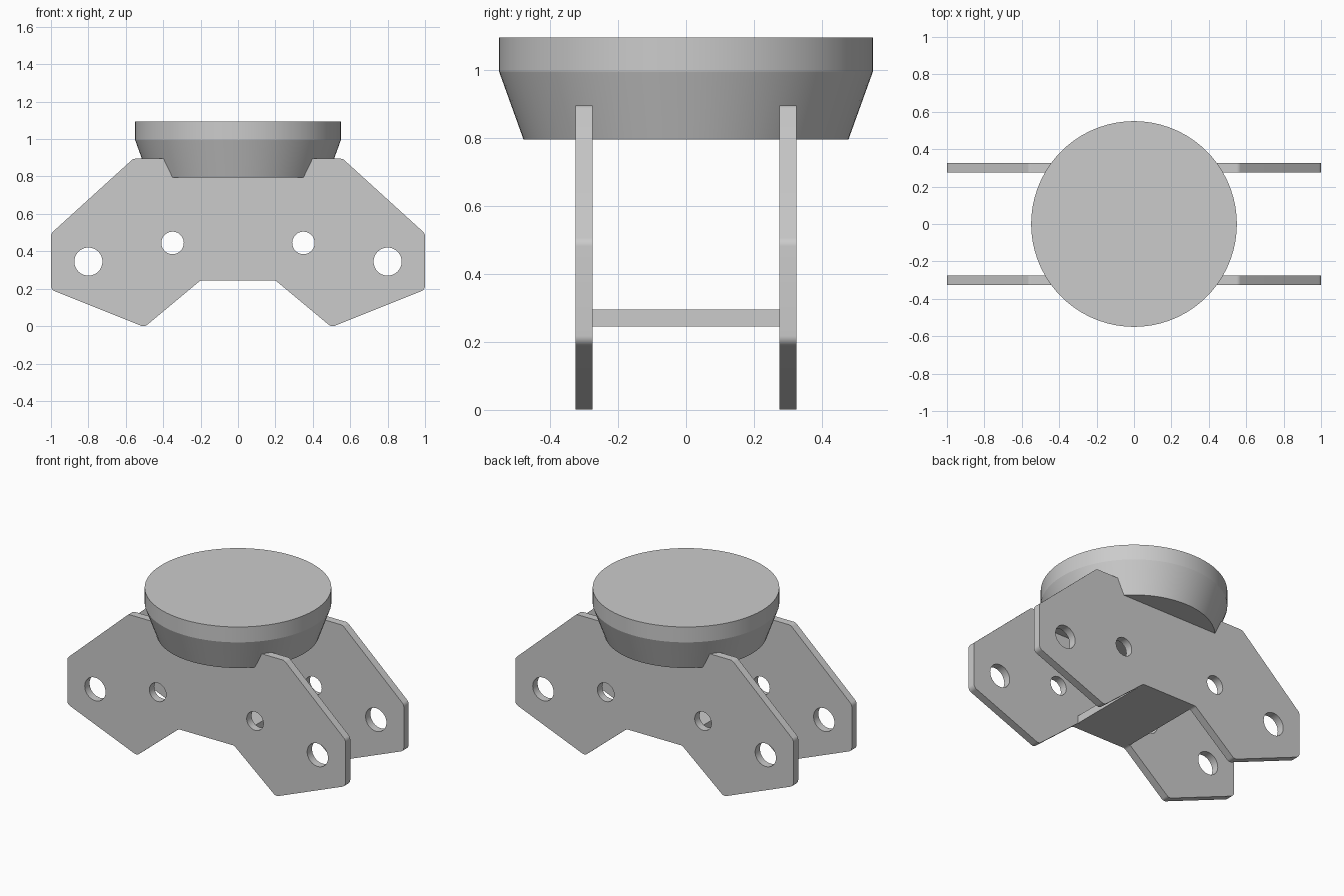
import bpy
import bmesh
from math import cos, sin, pi, tan
from mathutils import Matrix, Vector

if "Cube" in bpy.data.objects:
    bpy.data.objects.remove(bpy.data.objects["Cube"], do_unlink=True)

grey = bpy.data.materials.new("plain_grey")
grey.use_nodes = True
grey.diffuse_color = (0.6, 0.6, 0.6, 1)
grey.node_tree.nodes["Principled BSDF"].inputs["Base Color"].default_value = grey.diffuse_color


def finish(name, bm):
    """Turn a bmesh into a smooth-shaded object with crisp edges."""
    bmesh.ops.remove_doubles(bm, verts=bm.verts, dist=0.0005)
    bmesh.ops.recalc_face_normals(bm, faces=bm.faces)
    mesh = bpy.data.meshes.new(name)
    bm.to_mesh(mesh)
    bm.free()
    mesh.materials.append(grey)
    obj = bpy.data.objects.new(name, mesh)
    bpy.context.collection.objects.link(obj)
    bpy.ops.object.select_all(action="DESELECT")
    obj.select_set(True)
    bpy.context.view_layer.objects.active = obj
    bpy.ops.object.shade_smooth_by_angle(angle=pi / 12)


def rounded(corners, radius, steps=8):
    """Outline with an arc at every corner."""
    out = []
    for i, c in enumerate(corners):
        p = Vector(c)
        a = (Vector(corners[i - 1]) - p).normalized()
        b = (Vector(corners[(i + 1) % len(corners)]) - p).normalized()
        half_angle = a.angle(b) / 2
        centre = p + (a + b).normalized() * radius / sin(half_angle)
        start = p + a * radius / tan(half_angle) - centre
        end = p + b * radius / tan(half_angle) - centre
        for k in range(steps + 1):
            out.append(centre + start.lerp(end, k / steps).normalized() * radius)
    return out


def circle(x, z, r, n=48):
    return [(x + r * cos(2 * pi * k / n), z + r * sin(2 * pi * k / n)) for k in range(n)]


# Side plates: mirrored outline with four round holes
half = [(0.2, 0.245), (0.5, -0.005), (1, 0.195), (1, 0.495), (0.56, 0.895)]
outline = half + [(-x, z) for x, z in reversed(half)]
loops = [rounded(outline, 0.033)]
for side in (-1, 1):
    loops += [circle(side * 0.8, 0.345, 0.075), circle(side * 0.35, 0.445, 0.06)]

curve = bpy.data.curves.new("plate_outline", "CURVE")
curve.dimensions = "2D"
curve.fill_mode = "BOTH"
curve.extrude = 0.025
for loop in loops:
    spline = curve.splines.new("POLY")
    spline.points.add(len(loop) - 1)
    for point, co in zip(spline.points, loop):
        point.co = (co[0], co[1], 0, 1)
    spline.use_cyclic_u = True
helper = bpy.data.objects.new("plate_outline", curve)
bpy.context.collection.objects.link(helper)
bpy.context.view_layer.update()
flat = bpy.data.meshes.new_from_object(
    helper.evaluated_get(bpy.context.evaluated_depsgraph_get()))
bpy.data.objects.remove(helper, do_unlink=True)

for name, y in (("front_plate", -0.3), ("back_plate", 0.3)):
    bm = bmesh.new()
    bm.from_mesh(flat)
    bm.transform(Matrix.Translation((0, y, 0)) @ Matrix.Rotation(pi / 2, 4, "X"))
    finish(name, bm)

# Cross plate joining the two sides
bm = bmesh.new()
bmesh.ops.create_cube(bm, size=1, matrix=Matrix.Translation((0, 0, 0.27))
                      @ Matrix.Diagonal((0.4, 0.55, 0.05, 1)))
finish("cross_plate", bm)

# Round pad: tapered lower part below a straight rim
bm = bmesh.new()
rings = []
for r, z in ((0.478, 0.795), (0.55, 0.995), (0.55, 1.095)):
    rings.append([bm.verts.new((x, y, z)) for x, y in circle(0, 0, r, 72)])
for low, high in zip(rings, rings[1:]):
    for k in range(len(low)):
        bm.faces.new((low[k - 1], low[k], high[k], high[k - 1]))
bm.faces.new(rings[0])
bm.faces.new(rings[-1])
finish("round_pad", bm)
